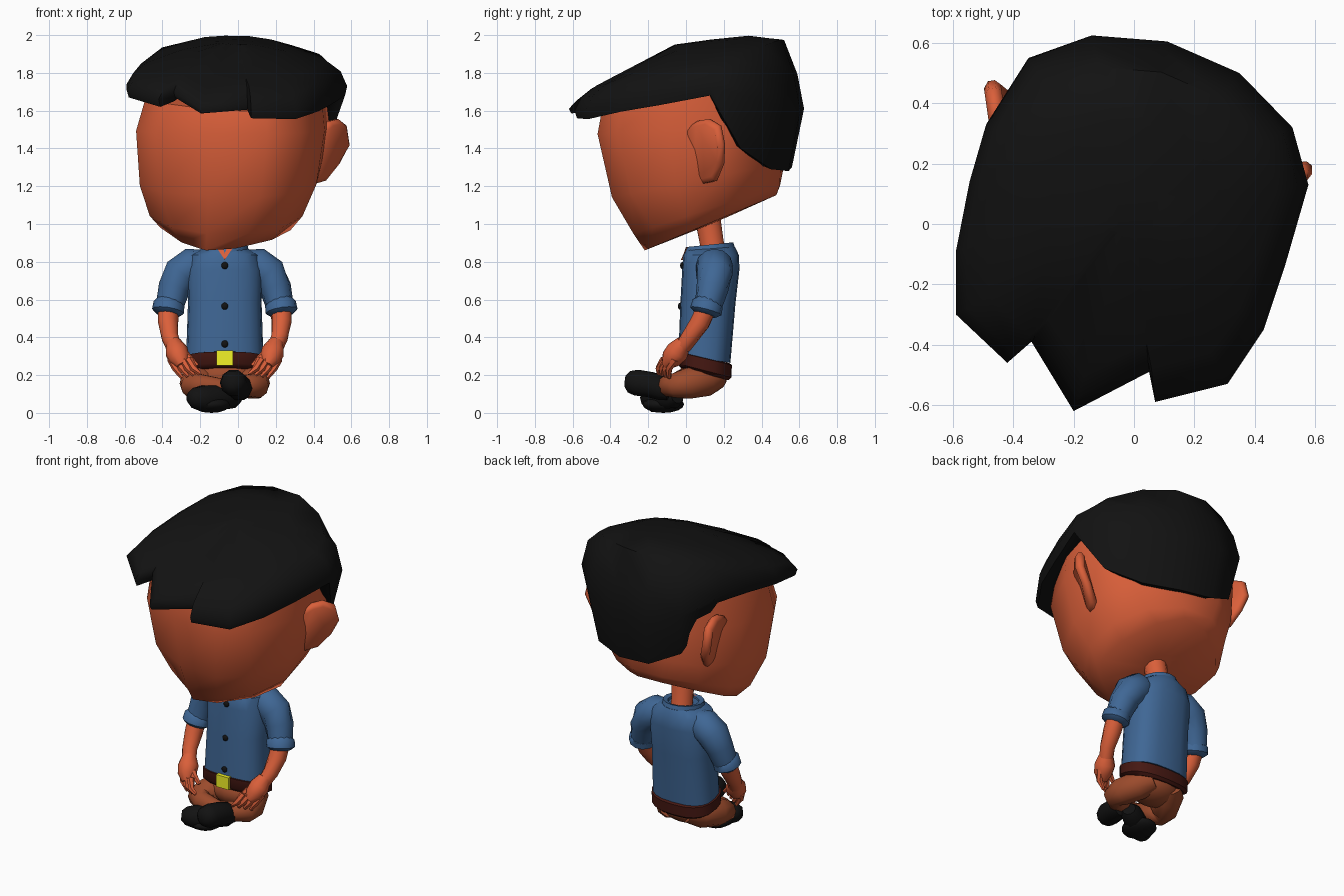
import bpy, bmesh, math
from mathutils import Vector

def material(name, rgb):
    m = bpy.data.materials.new(name)
    m.diffuse_color = (*rgb, 1)
    return m

SKIN = material("skin", (0.70, 0.115, 0.042))
BLACK = material("black", (0.006, 0.006, 0.006))
SHIRT = material("shirt_blue", (0.05, 0.135, 0.30))
TROUSER = material("trouser_brown", (0.33, 0.07, 0.025))
LEATHER = material("belt_leather", (0.06, 0.009, 0.006))
YELLOW = material("buckle_yellow", (0.9, 0.9, 0.02))
CX = -0.07                      # body centre line
YAW = math.radians(-14.6)       # head turn

def loft(name, rings, mat, angle=40, caps=True):
    bm = bmesh.new()
    rows = [[bm.verts.new(p) for p in r] for r in rings]
    n = len(rows[0])
    for a, b in zip(rows, rows[1:]):
        for i in range(n):
            j = (i + 1) % n
            bm.faces.new((a[i], a[j], b[j], b[i]))
    if caps:
        bm.faces.new(rows[0][::-1])
        bm.faces.new(rows[-1])
    bmesh.ops.recalc_face_normals(bm, faces=bm.faces)
    me = bpy.data.meshes.new(name)
    bm.to_mesh(me)
    bm.free()
    ob = bpy.data.objects.new(name, me)
    bpy.context.collection.objects.link(ob)
    me.materials.append(mat)
    bpy.ops.object.select_all(action='DESELECT')
    bpy.context.view_layer.objects.active = ob
    ob.select_set(True)
    bpy.ops.object.shade_smooth_by_angle(angle=math.radians(angle))
    return ob

def oval(cx, front, back, hx, z, slope=0.0, n=16, p=2.0, yaw=0.0):
    """Ring with given y extents; z tilts along y by slope."""
    cy, hy, pts = (front + back) / 2, (back - front) / 2, []
    for i in range(n):
        t = math.tau * i / n
        c, s = math.cos(t), math.sin(t)
        u = hx * math.copysign(abs(c) ** (2 / p), c)
        v = hy * math.copysign(abs(s) ** (2 / p), s)
        x = cx + u * math.cos(yaw) - v * math.sin(yaw)
        y = cy + u * math.sin(yaw) + v * math.cos(yaw)
        pts.append((x, y, z + slope * y))
    return pts

def tube(name, path, mat, n=10, angle=50):
    """Path entries are (x, y, z, radius)."""
    P = [Vector(q[:3]) for q in path]
    rings = []
    for k, q in enumerate(path):
        d = P[min(k + 1, len(P) - 1)] - P[max(k - 1, 0)]
        rot = d.to_track_quat('Z', 'Y')
        rings.append([P[k] + rot @ Vector((q[3] * math.cos(math.tau * i / n),
                                           q[3] * math.sin(math.tau * i / n), 0)) for i in range(n)])
    return loft(name, rings, mat, angle)

def ball(name, loc, size, mat, seg=12):
    bpy.ops.mesh.primitive_uv_sphere_add(segments=seg, ring_count=seg // 2 + 2, radius=1, location=loc)
    ob = bpy.context.object
    ob.name, ob.scale = name, size
    ob.data.materials.append(mat)
    bpy.ops.object.shade_smooth()
    return ob

# Head: tilted, turned rings from pointed jaw to under the hair
loft("head", [oval(-0.06, 0.08, 0.22, 0.07, 0.945, 0.42, 12, 2, YAW),
              oval(-0.08, -0.23, 0.49, 0.37, 0.952, 0.42, 12, 1.5, YAW),
              oval(-0.065, -0.29, 0.51, 0.42, 1.04, 0.33, 12, 2.0, YAW),
              oval(-0.045, -0.385, 0.515, 0.475, 1.22, 0.2, 12, 2.5, YAW),
              oval(-0.027, -0.455, 0.53, 0.502, 1.5, 0.05, 12, 2.75, YAW),
              oval(-0.01, -0.44, 0.5, 0.465, 1.73, 0.3, 12, 2.6, YAW)], SKIN, 60)

# Ears: D-shaped plates tapering into the jaw, mirrored in the turned, rolled head frame
ear = [(-0.15, 1.51), (0.2, 1.545), (0.55, 1.555), (0.92, 1.52), (1.05, 1.42), (0.95, 1.32), (0.65, 1.23), (-0.1, 1.2)]
for side, label, lift, out in ((1, "left", 0, 0), (-1, "right", 0.065, -0.004)):
    rings = []
    for t, k in ((-0.03, 0.88), (-0.012, 1), (0.012, 1), (0.028, 0.85)):
        ring = []
        for a, z in ear:
            a2 = 0.3 + (a - 0.3) * k
            taper = (0.42 if side > 0 else 0.28) * max(0, 1.42 - z)
            u, v = side * (0.468 + out + 0.075 * a2 + 0.9 * t - taper), -0.16 + 0.18 * a2 - 0.4 * t
            ring.append((0.045 + u * math.cos(YAW) - v * math.sin(YAW),
                         0.31 + u * math.sin(YAW) + v * math.cos(YAW), 1.38 + (z - 1.38) * k + lift))
        rings.append(ring)
    loft(label + "_ear", rings, SKIN, 60)

# Hair: jagged outline (x, y, widest z, lower edge z) lofted up to the crown
outline = [(-0.59, -0.09, 1.74, 1.69), (-0.545, 0.14, 1.76, 1.71), (-0.49, 0.33, 1.75, 1.68),
           (-0.35, 0.55, 1.66, 1.39), (-0.14, 0.625, 1.61, 1.30), (0.11, 0.605, 1.60, 1.28),
           (0.35, 0.50, 1.62, 1.29), (0.525, 0.32, 1.68, 1.40), (0.578, 0.13, 1.73, 1.68),
           (0.50, -0.14, 1.70, 1.63), (0.43, -0.35, 1.66, 1.595), (0.31, -0.53, 1.60, 1.555),
           (0.07, -0.59, 1.60, 1.56), (0.05, -0.49, 1.64, 1.605), (-0.20, -0.62, 1.61, 1.585),
           (-0.34, -0.39, 1.70, 1.67), (-0.42, -0.46, 1.66, 1.62), (-0.59, -0.30, 1.71, 1.67)]
profile = [(-0.7, 1.59), (-0.62, 1.63), (-0.56, 1.69), (-0.06, 1.95), (0.3, 2.0), (0.5, 1.985), (0.7, 1.9)]

def top(x, y):
    for (a, za), (b, zb) in zip(profile, profile[1:]):
        if y <= b:
            break
    drop = 0.25 if y < -0.2 else 0.45
    return za + (zb - za) * (y - a) / (b - a) - drop * (x + 0.03) ** 2

def shrink(x, y, s):
    return x * s, 0.04 + (y - 0.04) * s

low, inner = [], []
for x, y, zm, zl in outline:
    s = 0.98 if y < 0.2 else 0.89
    low.append((*shrink(x, y, s), zl))
    inner.append((*shrink(x, y, s * 0.82), zl + 0.03))
rings = [inner, low, [(x, y, zm) for x, y, zm, zl in outline]]
for s, f in ((0.94, 0.8), (0.82, 1), (0.5, 1), (0.15, 1)):
    ring = []
    for x, y, zm, zl in outline:
        a, b = shrink(x, y, s)
        g = 0.55 if s > 0.9 and y > 0.4 else f
        ring.append((a, b, zm + g * (max(top(a, b), zm + 0.02) - zm)))
    rings.append(ring)
loft("hair", rings, BLACK, 60)

# Neck and the open V of the collar
tube("neck", [(CX, 0.15, 0.78, 0.085), (CX, 0.14, 0.88, 0.065), (CX + 0.01, 0.11, 1.06, 0.07)], SKIN, 12)
loft("neck_opening", [[(CX - 0.045, 0.002 + d, 0.877), (CX + 0.045, 0.002 + d, 0.877), (CX, d - 0.027, 0.81)]
                      for d in (0, 0.02)], SKIN)

# Shirt body and collar
loft("shirt", [oval(CX, -0.04, 0.235, 0.205, 0.30, -0.15, 20, 2.6),
               oval(CX, -0.03, 0.262, 0.195, 0.58, 0, 20, 2.6),
               oval(CX, -0.02, 0.283, 0.20, 0.76, 0, 20, 2.5),
               oval(CX, -0.015, 0.28, 0.18, 0.835, 0, 20, 2.3),
               oval(CX, 0.0, 0.26, 0.12, 0.865, 0.05, 20)], SHIRT)
loft("collar", [oval(CX, -0.018, 0.265, 0.13, 0.83, 0.1, 16), oval(CX, 0.0, 0.25, 0.12, 0.878, 0.1, 16),
                oval(CX, 0.03, 0.225, 0.09, 0.872, 0.1, 16), oval(CX, 0.04, 0.21, 0.08, 0.83, 0.1, 16)],
     SHIRT, caps=False)
for y, z in ((-0.018, 0.78), (-0.03, 0.565), (-0.038, 0.365)):
    ball("shirt_button", (CX, y, z), (0.019, 0.013, 0.019), BLACK, 10)

# Belt and buckle
loft("belt", [oval(CX, -0.03, 0.225, 0.19, 0.232, -0.26, 20, 2.5), oval(CX, -0.048, 0.24, 0.215, 0.25, -0.26, 20, 2.5),
              oval(CX, -0.05, 0.243, 0.215, 0.312, -0.24, 20, 2.5), oval(CX, -0.03, 0.23, 0.19, 0.318, -0.24, 20, 2.5)],
     LEATHER)
bpy.ops.mesh.primitive_cube_add(size=1, location=(CX, -0.047, 0.29))
buckle = bpy.context.object
buckle.name, buckle.scale = "buckle", (0.088, 0.03, 0.078)
buckle.data.materials.append(YELLOW)

# Arms, hands and legs, mirrored about the body centre
for s, label in ((1, "left"), (-1, "right")):
    def path(pts):
        return [(CX + s * x, y, z, r) for x, y, z, r in pts]
    tube(label + "_sleeve", path([(0.10, 0.145, 0.795, 0.07), (0.165, 0.15, 0.78, 0.098), (0.23, 0.15, 0.735, 0.098),
                                  (0.268, 0.14, 0.66, 0.085), (0.297, 0.115, 0.55, 0.072)]), SHIRT, 12)
    tube(label + "_cuff", path([(0.291, 0.12, 0.59, 0.066), (0.295, 0.115, 0.578, 0.083), (0.301, 0.105, 0.538, 0.085),
                                (0.304, 0.10, 0.52, 0.06)]), SHIRT, 12)
    tube(label + "_forearm", path([(0.30, 0.11, 0.56, 0.055), (0.30, 0.075, 0.48, 0.054), (0.29, 0.02, 0.40, 0.046),
                                   (0.27, -0.015, 0.35, 0.042)]), SKIN)
    tube(label + "_palm", path([(0.272, -0.01, 0.375, 0.04), (0.255, -0.045, 0.325, 0.062),
                                (0.24, -0.08, 0.285, 0.055), (0.225, -0.105, 0.25, 0.028)]), SKIN)
    for k in range(4):
        x, y = 0.285 - 0.032 * k, -0.06 - 0.018 * k
        tube(label + "_finger", path([(x, y, 0.285, 0.022), (x - 0.025, y - 0.03, 0.235, 0.019),
                                      (x - 0.058, y - 0.03, 0.185 + 0.007 * k, 0.011)]), SKIN, 6)
    tube(label + "_thumb", path([(0.235, -0.045, 0.335, 0.024), (0.19, -0.08, 0.29, 0.021),
                                 (0.145, -0.09, 0.25, 0.012)]), SKIN, 6)
    tube(label + "_leg", path([(0.06, 0.17, 0.20, 0.07), (0.11, 0.10, 0.175, 0.09), (0.16, 0.0, 0.155, 0.085),
                               (0.17, -0.055, 0.145, 0.068), (0.12, -0.09, 0.145, 0.06), (0.0, -0.10, 0.13, 0.05)]),
         TROUSER, 10)
ball("seat", (CX, 0.09, 0.195), (0.17, 0.13, 0.10), TROUSER, 16)

# Crossed shoes
tube("upper_shoe", [(0.02, -0.08, 0.11, 0.05), (0.01, -0.12, 0.13, 0.068), (-0.01, -0.19, 0.15, 0.07),
                    (-0.025, -0.26, 0.16, 0.072), (-0.03, -0.30, 0.165, 0.06), (-0.032, -0.322, 0.167, 0.03)], BLACK)
tube("lower_shoe", [(0.0, -0.045, 0.09, 0.04), (-0.03, -0.065, 0.085, 0.062), (-0.10, -0.11, 0.08, 0.068),
                    (-0.18, -0.165, 0.075, 0.073), (-0.235, -0.195, 0.08, 0.055), (-0.258, -0.208, 0.082, 0.03)], BLACK)
ball("lower_sole", (-0.14, -0.12, 0.045), (0.10, 0.11, 0.045), BLACK)
